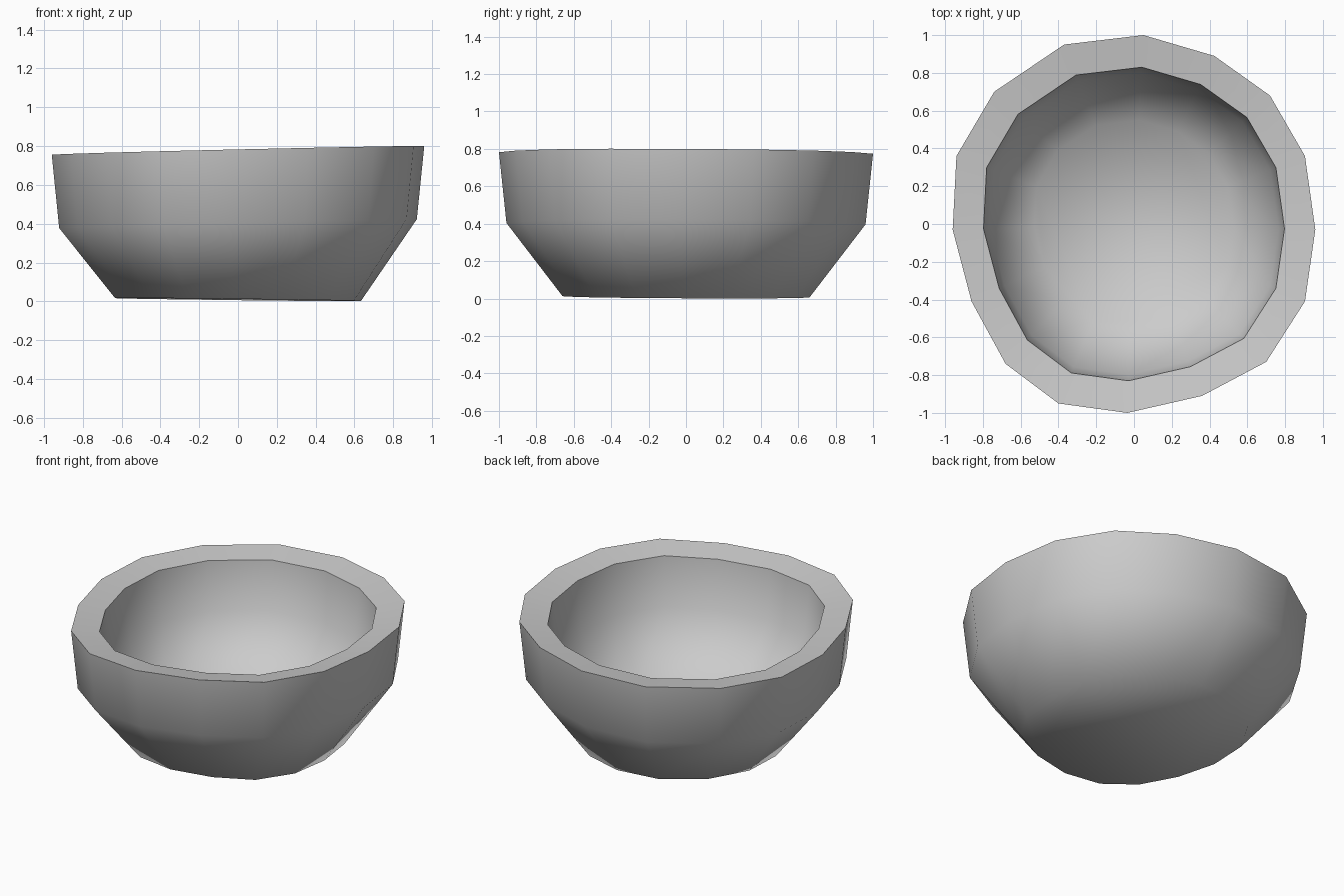
import bpy, bmesh, math

cube = bpy.data.objects.get("Cube")
if cube:
    bpy.data.objects.remove(cube, do_unlink=True)

# Single grey clay colour
clay = bpy.data.materials.new("grey clay")
clay.use_nodes = True
grey = (0.6, 0.6, 0.6, 1)
clay.diffuse_color = grey
clay.node_tree.nodes["Principled BSDF"].inputs["Base Color"].default_value = grey

# Hand-worked rim outline, sixteen uneven sides, anticlockwise from the left
rim_outline = [(.96, -.03), (.905, .36), (.72, .68), (.425, .89), (.05, 1), (-.37, .95),
               (-.74, .7), (-.94, .36), (-.96, -.03), (-.86, -.41), (-.68, -.74),
               (-.4, -.95), (-.035, -1), (.36, -.91), (.7, -.73), (.905, -.41)]

# Wall section: outline scale, height, sideways tilt, from the base over the rim to the inner floor
section = [(.66, .009, -.012), (.96, .4, .025), (1, .778, .023),
           (.83, .752, .02), (.797, .437, .02), (.55, .115, -.01)]


def add_ring(bm, scale, height, tilt):
    return [bm.verts.new((x * scale, y * scale, height + tilt * x * scale - .005 * y * scale))
            for x, y in rim_outline]


# Bowl: base, outer wall, rim, inner wall and floor in one skin
bm = bmesh.new()
rings = [add_ring(bm, *level) for level in section]
for low, high in zip(rings, rings[1:]):
    for i in range(len(low)):
        bm.faces.new((low[i - 1], low[i], high[i], high[i - 1]))
bm.faces.new(rings[0])
bm.faces.new(rings[-1])
bmesh.ops.recalc_face_normals(bm, faces=bm.faces)
mesh = bpy.data.meshes.new("bowl")
bm.to_mesh(mesh)
bm.free()
mesh.materials.append(clay)
bowl = bpy.data.objects.new("bowl", mesh)
bpy.context.collection.objects.link(bowl)

# Soft walls with a crisp rim
bpy.ops.object.select_all(action='DESELECT')
bowl.select_set(True)
bpy.context.view_layer.objects.active = bowl
bpy.ops.object.shade_smooth_by_angle(angle=math.radians(62))
